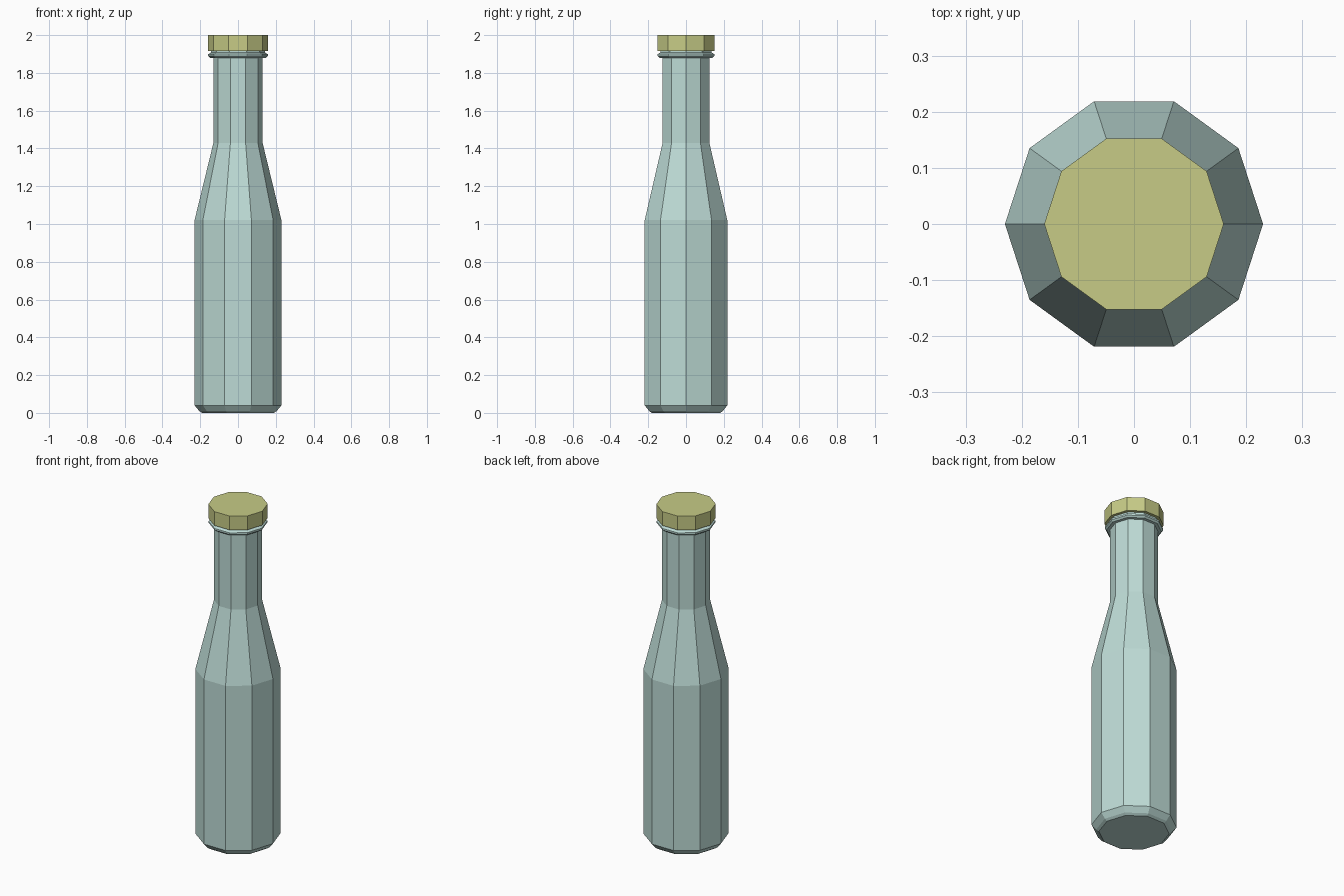
import bpy, bmesh, math

if "Cube" in bpy.data.objects:
    bpy.data.objects.remove(bpy.data.objects["Cube"])

SIDES = 10


def material(name, rgb):
    m = bpy.data.materials.new(name)
    m.diffuse_color = (*rgb, 1)
    m.use_nodes = True
    m.node_tree.nodes["Principled BSDF"].inputs["Base Color"].default_value = m.diffuse_color
    return m


def lathe(name, profile, mat):
    """Closed ten-sided solid from (radius, height) pairs, bottom to top."""
    bm = bmesh.new()
    rings = [[bm.verts.new((r * math.cos(i * math.tau / SIDES),
                            r * math.sin(i * math.tau / SIDES), z))
              for i in range(SIDES)] for r, z in profile]
    for low, high in zip(rings, rings[1:]):
        for i in range(SIDES):
            j = (i + 1) % SIDES
            bm.faces.new((low[i], low[j], high[j], high[i]))
    bm.faces.new(rings[0][::-1])
    bm.faces.new(rings[-1])
    mesh = bpy.data.meshes.new(name)
    bm.to_mesh(mesh)
    bm.free()
    mesh.materials.append(mat)
    obj = bpy.data.objects.new(name, mesh)
    bpy.context.collection.objects.link(obj)
    return obj


glass = material("pale_glass", (0.51, 0.71, 0.67))
yellow = material("cap_yellow", (0.57, 0.60, 0.24))

# Bottle: chamfered base, straight body, sloped shoulder, neck and lip ring
lathe("bottle", [(0.19, 0.0), (0.205, 0.01), (0.23, 0.04), (0.23, 1.02),
                 (0.13, 1.43), (0.13, 1.88), (0.148, 1.88), (0.158, 1.889),
                 (0.158, 1.899), (0.142, 1.908), (0.142, 1.93)], glass)

# Cap
lathe("cap", [(0.16, 1.917), (0.16, 2.0)], yellow)
